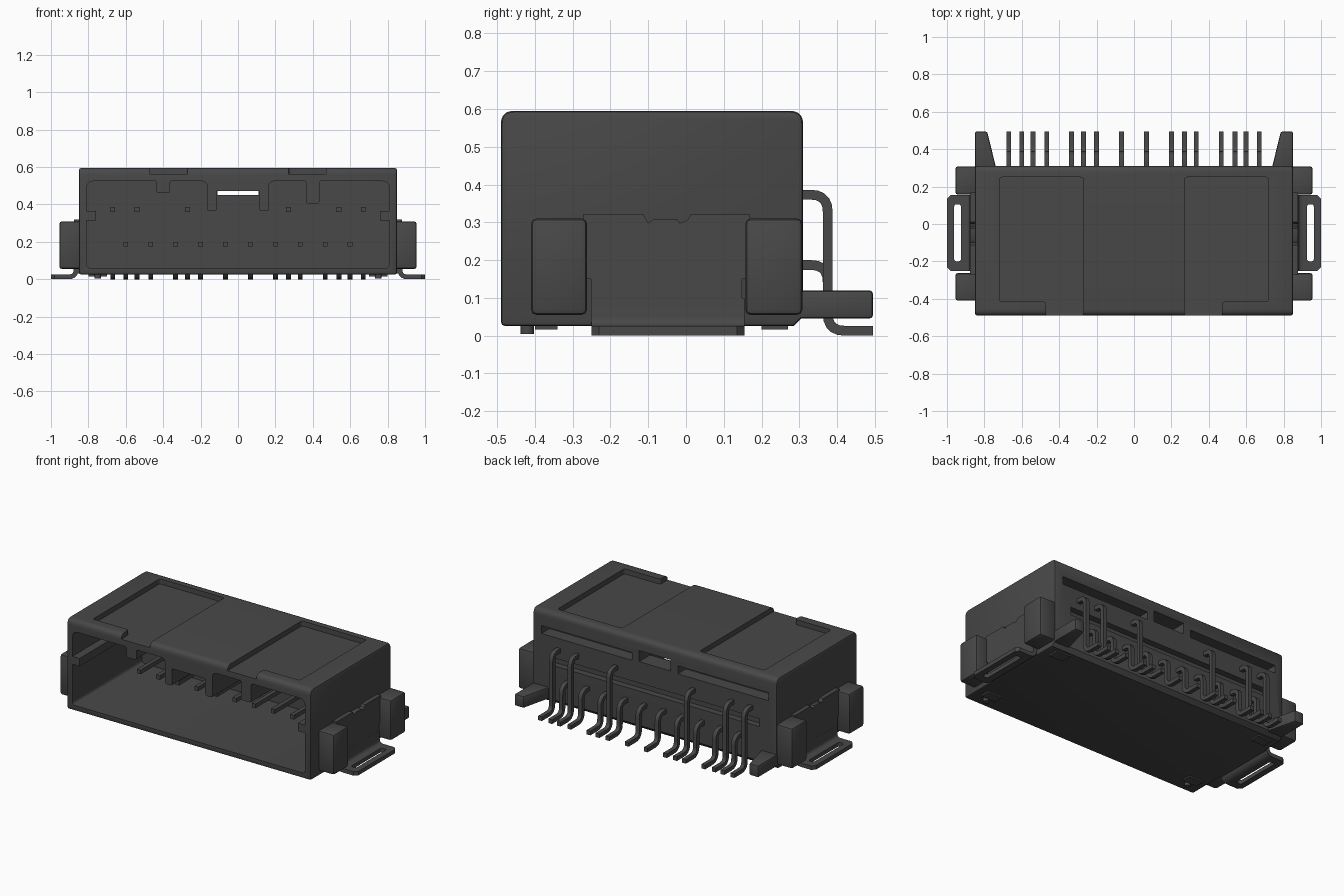
import bpy, bmesh, math
from mathutils import Vector

cube = bpy.data.objects.get("Cube")
if cube:
    bpy.data.objects.remove(cube, do_unlink=True)

COL = (0.065, 0.065, 0.065, 1)
mat = bpy.data.materials.new("charcoal plastic")
mat.use_nodes = True
mat.diffuse_color = COL
bsdf = mat.node_tree.nodes["Principled BSDF"]
bsdf.inputs["Base Color"].default_value = COL
bsdf.inputs["Roughness"].default_value = 0.6

PLACE = {"x": lambda a, b, t: (t, a, b),
         "y": lambda a, b, t: (a, t, b),
         "z": lambda a, b, t: (a, b, t)}


def activate(ob):
    bpy.ops.object.select_all(action='DESELECT')
    ob.select_set(True)
    bpy.context.view_layer.objects.active = ob


def prism(name, pts, axis, lo, hi, bevel=0.0, smooth=True):
    """Extrude a 2D outline along an axis, with optionally rounded edges."""
    bm = bmesh.new()
    put = PLACE[axis]
    a = [bm.verts.new(put(p[0], p[1], lo)) for p in pts]
    b = [bm.verts.new(put(p[0], p[1], hi)) for p in pts]
    n = len(pts)
    bm.faces.new(a)
    bm.faces.new(b)
    for i in range(n):
        j = (i + 1) % n
        bm.faces.new((a[i], a[j], b[j], b[i]))
    bmesh.ops.recalc_face_normals(bm, faces=bm.faces)
    me = bpy.data.meshes.new(name)
    bm.to_mesh(me)
    bm.free()
    me.materials.append(mat)
    ob = bpy.data.objects.new(name, me)
    bpy.context.collection.objects.link(ob)
    activate(ob)
    if bevel:
        m = ob.modifiers.new("round", 'BEVEL')
        m.width, m.segments = bevel, 2
        m.limit_method, m.angle_limit = 'ANGLE', math.radians(50)
        bpy.ops.object.modifier_apply(modifier=m.name)
    if smooth:
        bpy.ops.object.shade_smooth_by_angle(angle=math.radians(35))
    return ob


def box(name, x, y, z, bevel=0.0):
    x = sorted(x)
    pts = [(x[0], y[0]), (x[1], y[0]), (x[1], y[1]), (x[0], y[1])]
    return prism(name, pts, "z", z[0], z[1], bevel)


def cut(ob, cutter):
    m = ob.modifiers.new("cut", 'BOOLEAN')
    m.operation, m.solver, m.object = 'DIFFERENCE', 'EXACT', cutter
    activate(ob)
    bpy.ops.object.modifier_apply(modifier=m.name)
    bpy.data.objects.remove(cutter, do_unlink=True)


def rounded(pts, r, closed=False, seg=5):
    """Round the corners of a polyline given as (a, b) or (a, b, radius)."""
    out, n = [], len(pts)
    for i, p in enumerate(pts):
        v = Vector(p[:2])
        rad = p[2] if len(p) > 2 else r
        if rad == 0 or (not closed and i in (0, n - 1)):
            out.append(v)
            continue
        d0 = (Vector(pts[i - 1][:2]) - v).normalized()
        d1 = (Vector(pts[(i + 1) % n][:2]) - v).normalized()
        s, e = v + d0 * rad, v + d1 * rad
        for k in range(seg + 1):
            t = k / seg
            out.append(s * (1 - t) ** 2 + v * (2 * t * (1 - t)) + e * t * t)
    return out


def strip(path, th):
    """Thicken an open path into a closed outline."""
    left, right = [], []
    for i, p in enumerate(path):
        d = (path[min(i + 1, len(path) - 1)] - path[max(i - 1, 0)]).normalized()
        n = Vector((-d.y, d.x)) * th / 2
        left.append(p + n)
        right.append(p - n)
    return left + right[::-1]


# Housing shell, side outline extruded across the width
side = rounded([(-0.49, 0.025, 0), (0.285, 0.025, 0), (0.31, 0.05, 0),
                (0.31, 0.595), (-0.49, 0.595)], 0.035, closed=True)
body = prism("housing", side, "x", -0.85, 0.85, 0.012, False)

# Front cavity with hanging key ribs and side guide ribs
cavity = [(-0.81, 0.06, 0.02), (0.81, 0.06, 0.02),
          (0.81, 0.315, 0), (0.76, 0.315, 0), (0.76, 0.365, 0), (0.81, 0.365, 0),
          (0.81, 0.525, 0.04), (0.435, 0.525), (0.435, 0.405), (0.365, 0.405), (0.365, 0.525),
          (0.165, 0.525, 0.03), (0.165, 0.365), (0.115, 0.365), (0.115, 0.472, 0),
          (-0.115, 0.472, 0), (-0.115, 0.365), (-0.165, 0.365), (-0.165, 0.525, 0.03),
          (-0.365, 0.525), (-0.365, 0.46), (-0.435, 0.46), (-0.435, 0.525),
          (-0.81, 0.525, 0.04), (-0.81, 0.365, 0), (-0.76, 0.365, 0),
          (-0.76, 0.315, 0), (-0.81, 0.315, 0)]
cut(body, prism("cavity_cutter", rounded(cavity, 0.012, True, 3), "y", -0.6, 0.2))

# Stepped pockets in the roof that run out through the front edge
for s in (-1, 1):
    pocket = [(0.27, -0.6, 0), (0.47, -0.6, 0), (0.47, -0.415), (0.72, -0.415),
              (0.72, 0.25), (0.27, 0.25)]
    pts = [(s * p.x, p.y) for p in rounded(pocket, 0.015, True, 3)]
    cut(body, prism("pocket_cutter", pts, "z", 0.563, 0.7))
    # Upper rear slots
    cut(body, box("slot_cutter", (s * 0.16, s * 0.79), (0.23, 0.4), (0.445, 0.495)))

# Centre window through the rear wall, and the long rear groove
cut(body, box("window_cutter", (-0.11, 0.11), (0.15, 0.4), (0.45, 0.52)))
cut(body, box("groove_cutter", (-0.73, 0.73), (0.27, 0.4), (0.265, 0.315)))
activate(body)
bpy.ops.object.shade_smooth_by_angle(angle=math.radians(35))

# Bent contact pins: six upper and ten lower
rows = [(0.373, [-0.67, -0.54, -0.27, 0.27, 0.54, 0.67]),
        (0.187, [-0.6 + i * 0.1333 for i in range(10)])]
for z, xs in rows:
    path = rounded([(-0.13, z), (0.375, z), (0.375, 0.013), (0.495, 0.013)], 0.045)
    for i, x in enumerate(xs):
        prism(f"pin_{'upper' if z > 0.3 else 'lower'}_{i + 1}",
              strip(path, 0.026), "x", x - 0.013, x + 0.013)

for s, tag in ((-1, "right"), (1, "left")):
    # Side blocks holding the bracket
    box(f"front_block_{tag}", (s * 0.84, s * 0.955), (-0.41, -0.262), (0.055, 0.31), 0.014)
    box(f"rear_block_{tag}", (s * 0.84, s * 0.955), (0.157, 0.308), (0.055, 0.31), 0.014)

    # Bracket: upper plate with a notched top
    plate = [(-0.252, 0.03), (0.148, 0.03), (0.148, 0.15), (0.168, 0.15), (0.168, 0.32),
             (0.012, 0.32), (0.004, 0.306), (-0.016, 0.298), (-0.024, 0.308),
             (-0.085, 0.308), (-0.1, 0.298), (-0.112, 0.32), (-0.272, 0.32),
             (-0.272, 0.15), (-0.252, 0.15)]
    x0, x1 = sorted((s * 0.845, s * 0.878))
    prism(f"bracket_plate_{tag}", plate, "x", x0, x1)

    # Bracket: slotted foot that curves outwards
    path = rounded([(s * 0.866, 0.1), (s * 0.866, 0.013), (s * 1.0, 0.013)], 0.04)
    foot = prism(f"bracket_foot_{tag}", strip(path, 0.025), "y", -0.25, 0.155, 0, False)
    slot = rounded([(s * 0.925, -0.2), (s * 0.962, -0.2), (s * 0.962, 0.105),
                    (s * 0.925, 0.105)], 0.015, True, 3)
    cut(foot, prism("slot_cutter", slot, "z", -0.05, 0.06))
    for y, d in ((-0.25, -1), (0.155, 1)):
        corner = [(s * 0.97, y + d * 0.01), (s * 1.01, y + d * 0.01), (s * 1.01, y - d * 0.03)]
        cut(foot, prism("corner_cutter", corner, "z", -0.05, 0.06))
    activate(foot)
    bpy.ops.object.shade_smooth_by_angle(angle=math.radians(35))

    # Tapered rear posts guarding the pins
    post = [(s * 0.85, 0.29), (s * 0.85, 0.495), (s * 0.785, 0.495), (s * 0.735, 0.29)]
    prism(f"rear_post_{tag}", post, "z", 0.045, 0.12, 0.01)

    # Locating pegs and standoff pads underneath
    peg = [(s * 0.75 + 0.018 * math.cos(a * math.pi / 6),
            -0.42 + 0.018 * math.sin(a * math.pi / 6)) for a in range(12)]
    prism(f"peg_{tag}", peg, "z", 0.004, 0.03)
    box(f"front_pad_{tag}", (s * 0.7, s * 0.8), (-0.4, -0.34), (0.016, 0.03))
    box(f"rear_pad_{tag}", (s * 0.7, s * 0.8), (0.2, 0.27), (0.016, 0.03))
